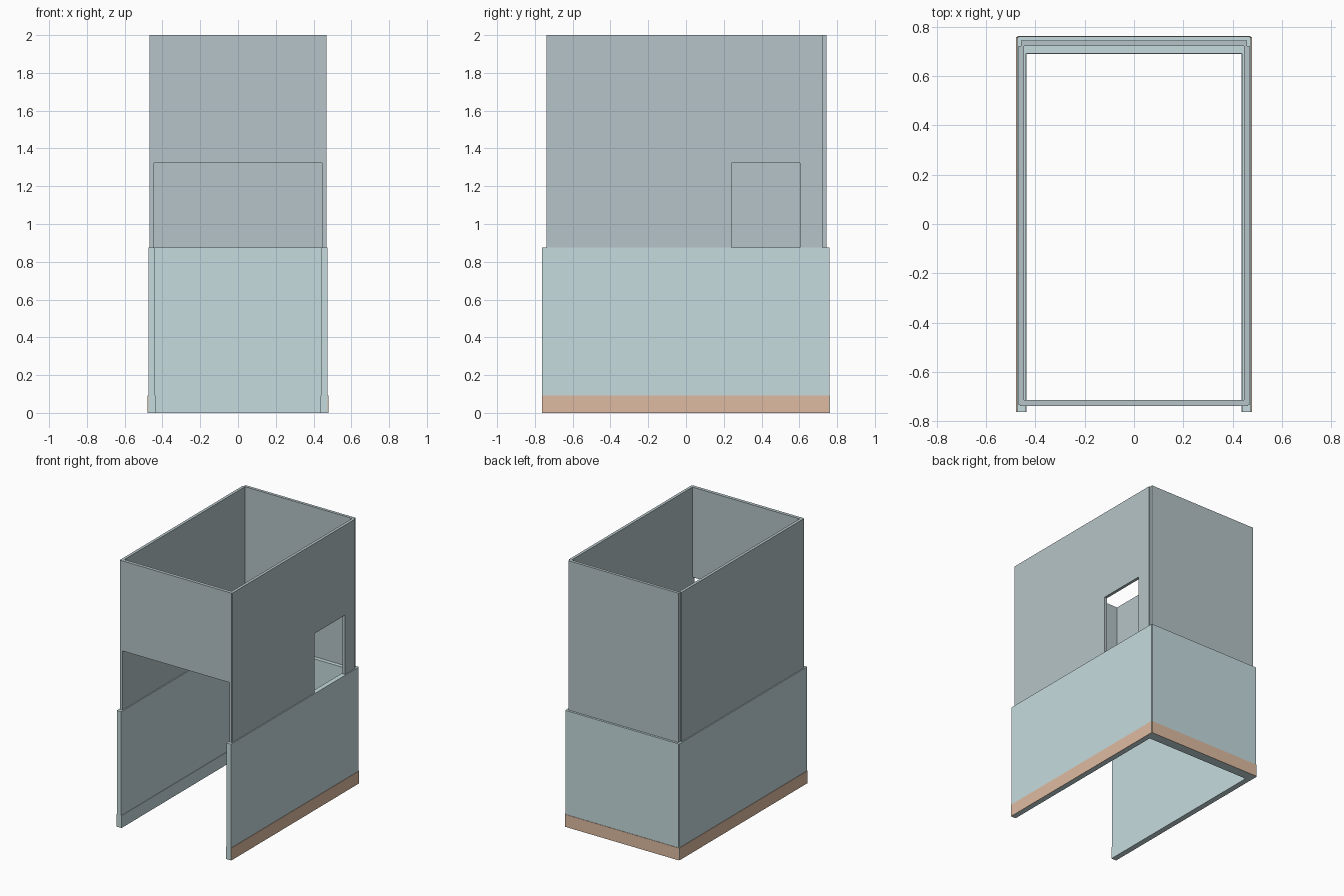
import bpy, bmesh
from mathutils import Vector

if "Cube" in bpy.data.objects:
    bpy.data.objects.remove(bpy.data.objects["Cube"])


def material(name, rgb):
    m = bpy.data.materials.new(name)
    m.diffuse_color = (*rgb, 1)
    m.use_nodes = True
    m.node_tree.nodes["Principled BSDF"].inputs["Base Color"].default_value = m.diffuse_color
    return m


UPPER = material("grey_plaster", (0.46, 0.55, 0.57))
LOWER = material("pale_blue_panel", (0.56, 0.71, 0.73))
TAN = material("tan_skirting", (0.73, 0.50, 0.36))


def prism(name, profile, axis, lo, hi, mat):
    """Extrude a 2D profile along an axis from lo to hi."""
    def place(a, b, c):
        return {'x': (c, a, b), 'y': (a, c, b), 'z': (a, b, c)}[axis]
    bm = bmesh.new()
    face = bm.faces.new([bm.verts.new(place(a, b, lo)) for a, b in profile])
    ext = bmesh.ops.extrude_face_region(bm, geom=[face])
    verts = [v for v in ext['geom'] if isinstance(v, bmesh.types.BMVert)]
    bmesh.ops.translate(bm, verts=verts, vec=Vector(place(0, 0, hi - lo)))
    bmesh.ops.recalc_face_normals(bm, faces=bm.faces)
    me = bpy.data.meshes.new(name)
    bm.to_mesh(me)
    bm.free()
    ob = bpy.data.objects.new(name, me)
    me.materials.append(mat)
    bpy.context.collection.objects.link(ob)
    return ob


def rect(a0, a1, b0, b1):
    return [(a0, b0), (a1, b0), (a1, b1), (a0, b1)]


def mirrored(half):
    """Close a right-hand half outline across x = 0."""
    return half + [(-x, y) for x, y in reversed(half)]


SPLIT, HEAD, TOP, BASE = 0.875, 1.322, 2.0, 0.093

# Lower walls: U-shaped plan, open at the front, notched back corners
prism("lower_walls", mirrored([(0.439, 0.692), (0.439, -0.763), (0.475, -0.763),
      (0.475, 0.756), (0.471, 0.756), (0.471, 0.760)]), 'z', BASE, SPLIT, LOWER)

# Base course, slightly thicker than the walls
prism("wall_base", mirrored([(0.436, 0.689), (0.436, -0.763), (0.475, -0.763),
      (0.475, 0.758), (0.471, 0.758), (0.471, 0.760)]), 'z', 0, BASE, LOWER)

# Tan skirting on the outside
for side, s in (("left", -1), ("right", 1)):
    prism(f"skirting_{side}", rect(s * 0.475, s * 0.478, -0.763, 0.758), 'z', 0, BASE, TAN)
prism("skirting_back", rect(-0.474, 0.474, 0.760, 0.763), 'z', 0, BASE, TAN)

# Upper side walls; the right one has a window rising from the lower wall
prism("upper_left_wall", rect(-0.735, 0.722, SPLIT, TOP), 'x', -0.468, -0.446, UPPER)
prism("upper_right_wall", [(-0.735, SPLIT), (0.24, SPLIT), (0.24, HEAD), (0.604, HEAD),
      (0.604, SPLIT), (0.722, SPLIT), (0.722, TOP), (-0.735, TOP)],
      'x', 0.446, 0.468, UPPER)

# Upper back wall, and front wall above the doorway
prism("upper_back_wall", rect(-0.459, 0.459, SPLIT, TOP), 'y', 0.722, 0.744, UPPER)
prism("upper_front_wall", mirrored([(0.446, HEAD), (0.446, SPLIT), (0.463, SPLIT),
      (0.463, TOP)]), 'y', -0.739, -0.714, UPPER)
